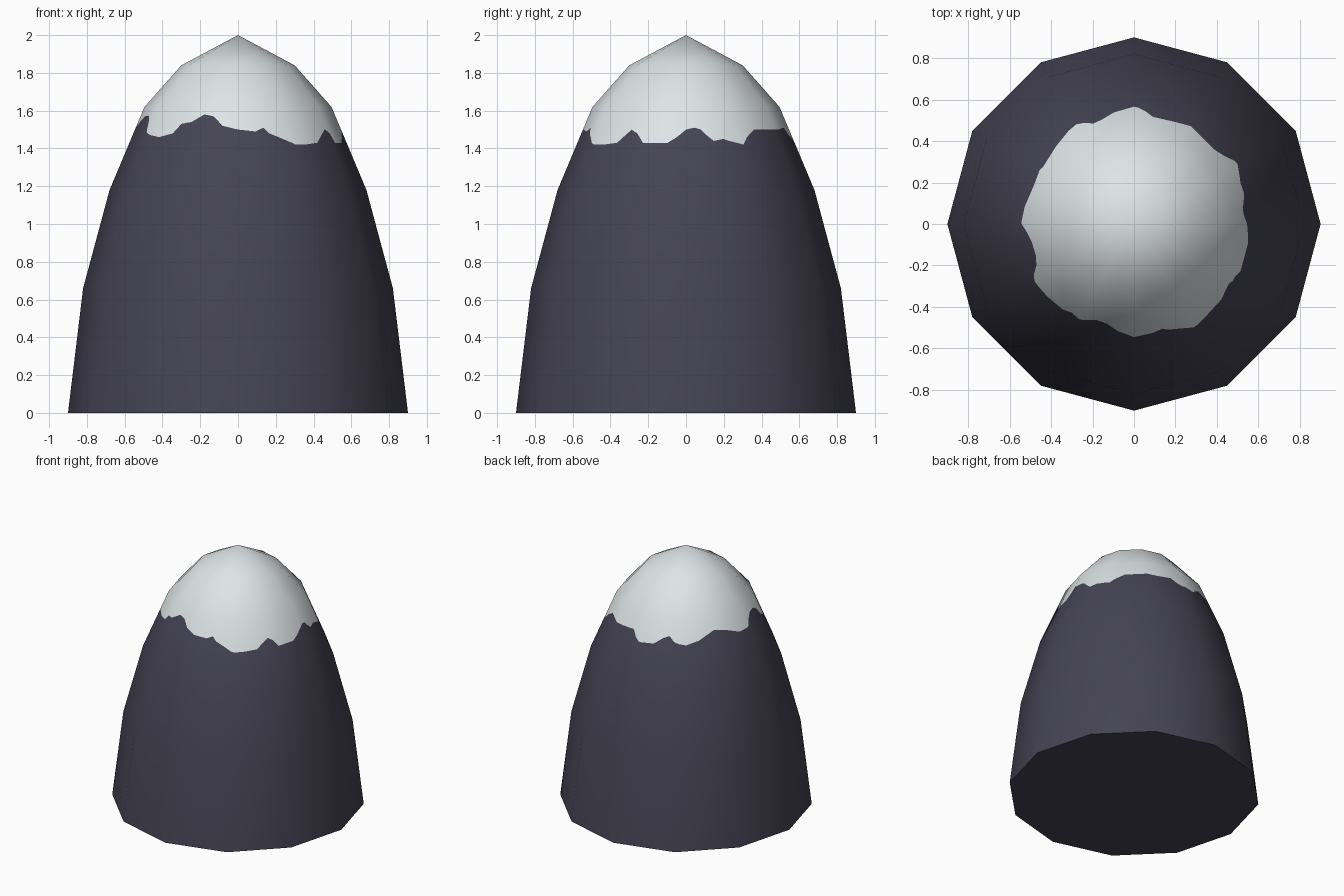
import bpy, math
from mathutils import Vector

if "Cube" in bpy.data.objects:
    bpy.data.objects.remove(bpy.data.objects["Cube"])

SIDES = 12
STEP = 360 / SIDES
# silhouette: radius at ring corners, height
PROFILE = [(0.9, 0), (0.82, 0.66), (0.68, 1.18), (0.495, 1.62), (0.3, 1.84), (0, 2.0)]
# ragged snow line: angle in degrees -> height
SNOW = {0: 1.50, 5: 1.51, 8.5: 1.50, 11: 1.475, 15.5: 1.44, 21: 1.45, 24: 1.44,
        32: 1.42, 36: 1.46, 43: 1.50, 56: 1.50, 67: 1.50, 80: 1.51, 84: 1.47,
        88: 1.45, 100: 1.455, 107: 1.50, 112: 1.52, 116: 1.485, 125: 1.465,
        135: 1.49, 144: 1.535, 148: 1.555, 159: 1.53, 171: 1.49, 179: 1.50,
        184: 1.54, 190: 1.57, 198: 1.575, 203: 1.55, 207: 1.49, 213: 1.47,
        220: 1.46, 230: 1.48, 235: 1.53, 242: 1.54, 249: 1.58, 255: 1.57,
        261: 1.52, 270: 1.50, 280: 1.49, 285: 1.51, 288: 1.48, 293: 1.46,
        302: 1.42, 309: 1.42, 319: 1.43, 324: 1.47, 328: 1.50, 332: 1.48,
        336: 1.43, 350: 1.43, 355: 1.46, 360: 1.50}


def material(name, rgb):
    m = bpy.data.materials.new(name)
    m.diffuse_color = (*rgb, 1)
    m.use_nodes = True
    m.node_tree.nodes["Principled BSDF"].inputs["Base Color"].default_value = m.diffuse_color
    return m


def lerp_table(pairs, x):
    for (x0, y0), (x1, y1) in zip(pairs, pairs[1:]):
        if x0 <= x <= x1:
            return y0 + (y1 - y0) * (x - x0) / (x1 - x0)


snow_pairs = list(SNOW.items())
radius_pairs = [(z, r) for r, z in PROFILE]

# smooth tilt of the surface at each profile ring
seg = [math.atan2(a[0] - b[0], b[1] - a[1]) for a, b in zip(PROFILE, PROFILE[1:])]
tilts = [seg[0]] + [(a + b) / 2 for a, b in zip(seg, seg[1:])] + [math.pi / 2]
tilt_pairs = [(z, t) for (r, z), t in zip(PROFILE, tilts)]

# columns: ring corners plus every snow-line point
angles = sorted({a for a in SNOW if a < 360} | {i * STEP for i in range(SIDES)})


def point(angle, z):
    """Point on the flat-sided cone at this angle and height."""
    flat = math.cos(math.radians(STEP / 2)) / math.cos(math.radians(angle % STEP - STEP / 2))
    r = lerp_table(radius_pairs, z) * flat
    a = math.radians(angle)
    return Vector((r * math.cos(a), r * math.sin(a), z))


def normal(angle, z):
    t, a = lerp_table(tilt_pairs, z), math.radians(angle)
    return Vector((math.cos(t) * math.cos(a), math.cos(t) * math.sin(a), math.sin(t)))


def loft(name, levels, mat, apex=False, base=False):
    """Skin rings of columns; a level is a height or a function of angle."""
    n = len(angles)
    verts, norms, faces = [], [], []
    for lv in levels:
        for a in angles:
            z = lv(a) if callable(lv) else lv
            verts.append(point(a, z))
            norms.append(normal(a, z))
    for k in range(len(levels) - 1):
        for i in range(n):
            j = (i + 1) % n
            faces.append((k * n + i, k * n + j, (k + 1) * n + j, (k + 1) * n + i))
    if apex:
        top, last = len(verts), (len(levels) - 1) * n
        verts.append(Vector((0, 0, PROFILE[-1][1])))
        norms.append(Vector((0, 0, 1)))
        faces += [(last + i, last + (i + 1) % n, top) for i in range(n)]
    if base:
        faces.append(tuple(reversed(range(n))))
    me = bpy.data.meshes.new(name)
    me.from_pydata(verts, [], faces)
    me.update()
    me.materials.append(mat)
    me.polygons.foreach_set("use_smooth", [True] * len(faces))
    # smooth sides, flat underside
    loop_normals = []
    for f in me.polygons:
        for v in f.vertices:
            loop_normals.append(Vector((0, 0, -1)) if len(f.vertices) > 4 else norms[v])
    me.normals_split_custom_set(loop_normals)
    ob = bpy.data.objects.new(name, me)
    bpy.context.collection.objects.link(ob)
    return ob


def snow_line(a):
    return lerp_table(snow_pairs, a)


rock = material("dark slate rock", (0.060, 0.057, 0.088))
snow = material("pale snow", (0.74, 0.79, 0.81))

# rock body from the ground up to the snow line
loft("mountain_rock", [0, 0.66, 1.18, snow_line], rock, base=True)
# snow cap from the snow line up to the peak
loft("snow_cap", [snow_line, 1.62, 1.84], snow, apex=True)
